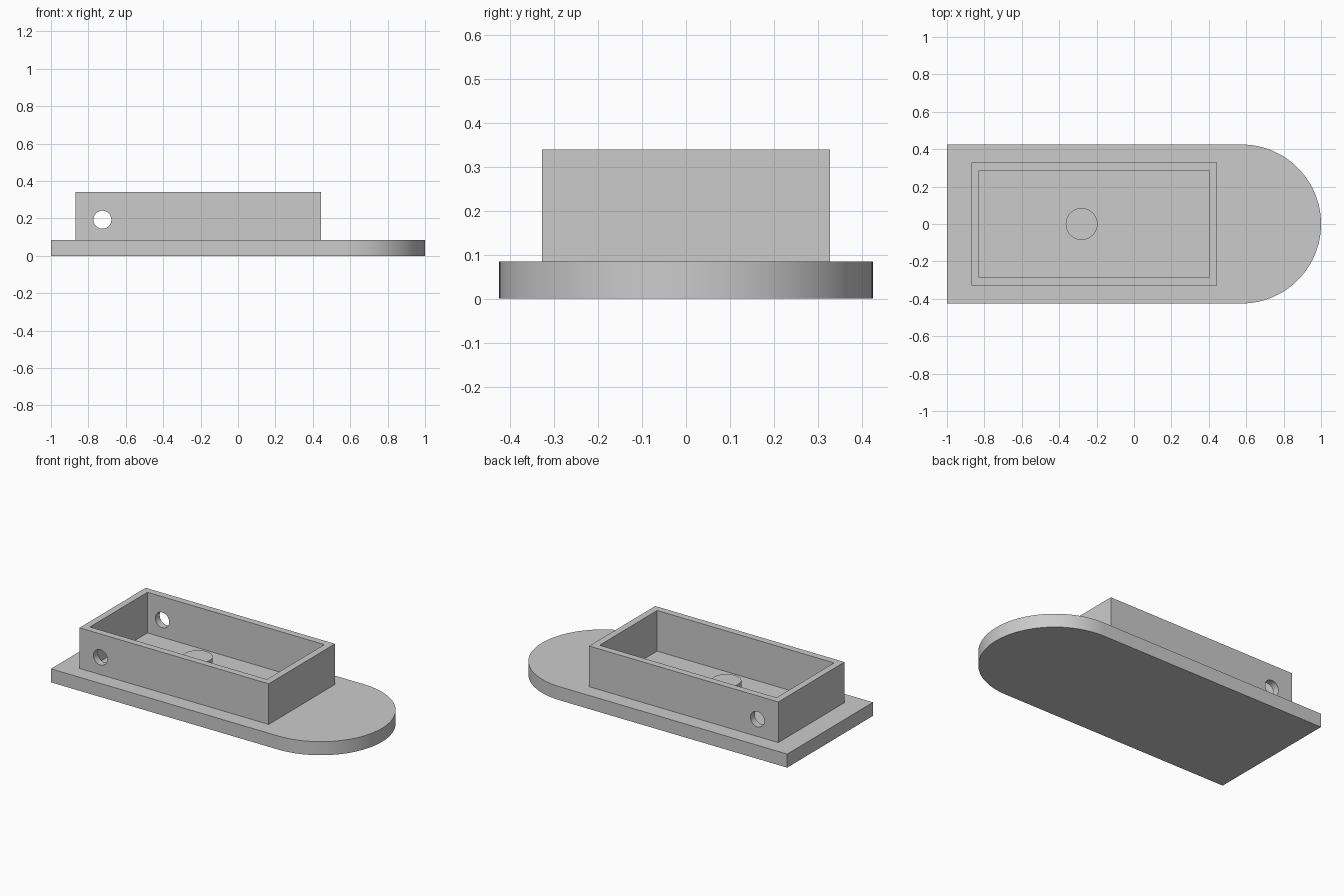
import bpy
import bmesh
from math import cos, sin, pi, radians

default = bpy.data.objects.get("Cube")
if default:
    bpy.data.objects.remove(default, do_unlink=True)

BASE_TOP = 0.085
BOX_TOP = 0.34

grey = bpy.data.materials.new("plain_grey")
grey.use_nodes = True
grey.diffuse_color = (0.6, 0.6, 0.6, 1)
grey.node_tree.nodes["Principled BSDF"].inputs["Base Color"].default_value = (0.6, 0.6, 0.6, 1)


def prism(name, outline, z0, z1):
    """Extrude a flat outline from z0 up to z1."""
    bm = bmesh.new()
    face = bm.faces.new([bm.verts.new((x, y, z0)) for x, y in outline])
    top = bmesh.ops.extrude_face_region(bm, geom=[face])["geom"]
    bmesh.ops.translate(bm, vec=(0, 0, z1 - z0),
                        verts=[v for v in top if isinstance(v, bmesh.types.BMVert)])
    bmesh.ops.recalc_face_normals(bm, faces=bm.faces)
    mesh = bpy.data.meshes.new(name)
    bm.to_mesh(mesh)
    bm.free()
    mesh.materials.append(grey)
    obj = bpy.data.objects.new(name, mesh)
    bpy.context.collection.objects.link(obj)
    return obj


def rectangle(x0, x1, half_y):
    return [(x0, -half_y), (x1, -half_y), (x1, half_y), (x0, half_y)]


def arc(cx, radius, start, end, steps):
    angles = [start + (end - start) * i / steps for i in range(steps + 1)]
    return [(cx + radius * cos(a), radius * sin(a)) for a in angles]


def activate(obj):
    bpy.ops.object.select_all(action="DESELECT")
    obj.select_set(True)
    bpy.context.view_layer.objects.active = obj


def cut(obj, cutter):
    """Subtract the cutter, then discard it."""
    cutter.hide_render = True
    activate(obj)
    mod = obj.modifiers.new("cut", "BOOLEAN")
    mod.operation = "DIFFERENCE"
    mod.solver = "EXACT"
    mod.object = cutter
    bpy.ops.object.modifier_apply(modifier=mod.name)
    bpy.data.objects.remove(cutter, do_unlink=True)


# Base plate with one rounded end
half = 0.425
outline = [(-1, half), (-1, -half)] + arc(1 - half, half, -pi / 2, pi / 2, 64)
base = prism("base_plate", outline, 0, BASE_TOP)

# Open box wall, with a round hole through both long sides
wall = prism("box_wall", rectangle(-0.87, 0.443, 0.328), BASE_TOP, BOX_TOP)
cut(wall, prism("cavity_cutter", rectangle(-0.828, 0.4, 0.285), 0, 1))
bpy.ops.mesh.primitive_cylinder_add(vertices=48, radius=0.048, depth=2,
                                    location=(-0.725, 0, 0.193),
                                    rotation=(pi / 2, 0, 0))
cut(wall, bpy.context.object)

# Round peg on the box floor
peg_ring = arc(-0.28, 0.085, 0, 2 * pi, 48)[:-1]
peg = prism("floor_peg", peg_ring, BASE_TOP, 0.192)

for part in (base, wall, peg):
    activate(part)
    bpy.ops.object.shade_smooth_by_angle(angle=radians(30))
